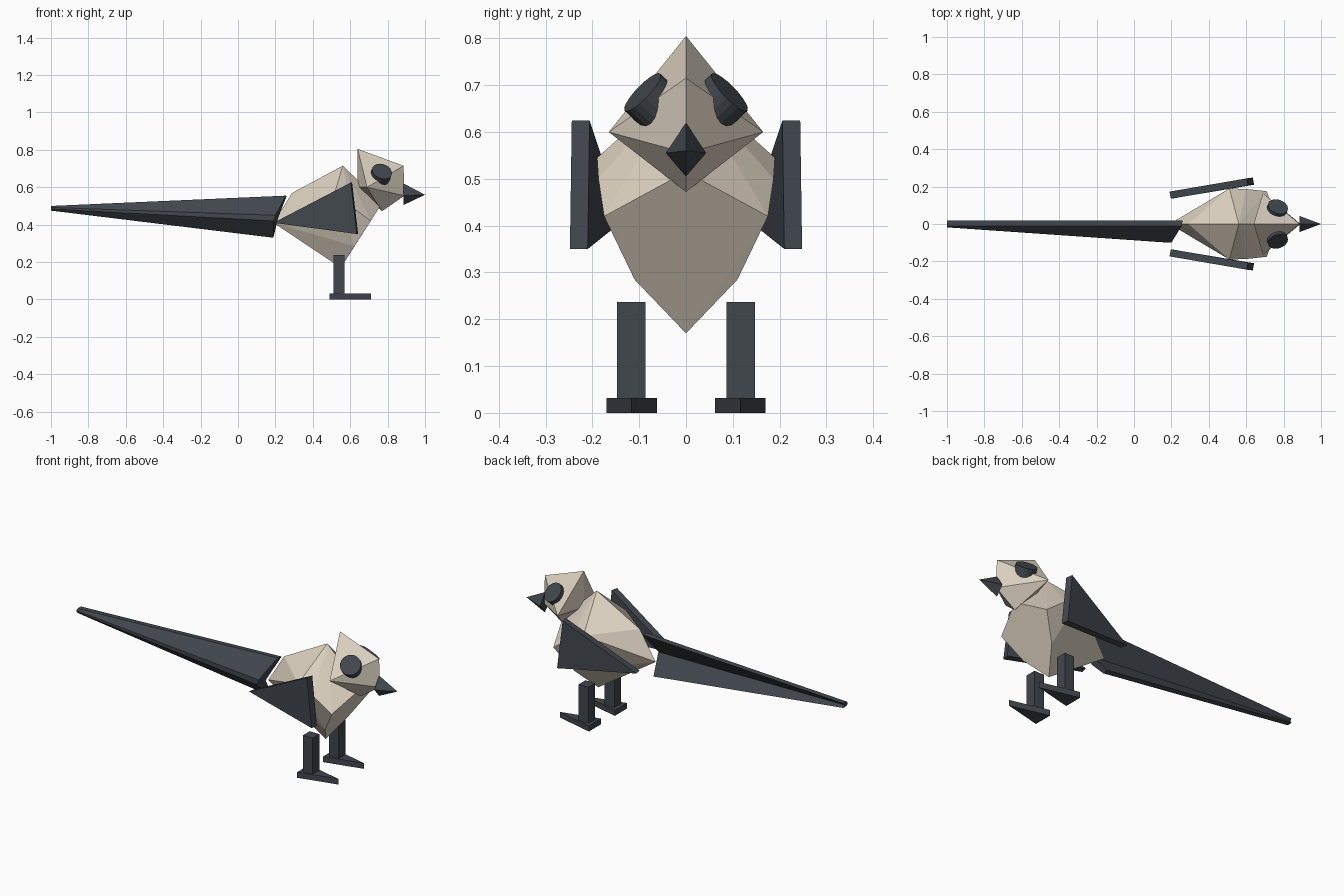
import bpy, bmesh, math
from mathutils import Vector

if "Cube" in bpy.data.objects:
    bpy.data.objects.remove(bpy.data.objects["Cube"])


def material(name, rgb):
    m = bpy.data.materials.new(name)
    m.diffuse_color = (*rgb, 1)
    m.use_nodes = True
    m.node_tree.nodes["Principled BSDF"].inputs["Base Color"].default_value = m.diffuse_color
    return m


CREAM = material("cream", (0.72, 0.64, 0.53))
SLATE = material("slate", (0.053, 0.063, 0.076))


def finish(name, bm, mat):
    bmesh.ops.recalc_face_normals(bm, faces=bm.faces[:])
    me = bpy.data.meshes.new(name)
    bm.to_mesh(me)
    bm.free()
    me.materials.append(mat)
    ob = bpy.data.objects.new(name, me)
    bpy.context.collection.objects.link(ob)
    return ob


def hull(name, pts, mat):
    """Faceted convex solid through the given corner points."""
    bm = bmesh.new()
    for p in pts:
        bm.verts.new(p)
    res = bmesh.ops.convex_hull(bm, input=bm.verts[:])
    loose = [v for v in bm.verts if not v.link_faces]
    bmesh.ops.delete(bm, geom=loose, context='VERTS')
    bmesh.ops.dissolve_limit(bm, angle_limit=math.radians(1),
                             verts=bm.verts[:], edges=bm.edges[:])
    return finish(name, bm, mat)


def both(pts):
    """Mirror points across y = 0, keeping centre points single."""
    return pts + [(x, -y, z) for x, y, z in pts if y]


# Body: faceted hull with a flat sloping chest
hull("body", both([
    (0.19, 0, 0.41), (0.29, 0, 0.57), (0.56, 0, 0.715),
    (0.51, 0.19, 0.545), (0.60, 0.187, 0.50), (0.71, 0.175, 0.42),
    (0.623, 0.11, 0.285), (0.55, 0, 0.17), (0.77, 0, 0.515)]), CREAM)

# Head: pointed crest, wide cheeks
hull("head", both([
    (0.64, 0, 0.805), (0.885, 0, 0.715), (0.69, 0.165, 0.60),
    (0.89, 0, 0.555), (0.77, 0, 0.472), (0.64, 0, 0.60)]), CREAM)

# Beak
hull("beak", both([
    (0.885, 0, 0.62), (0.885, 0.043, 0.555), (0.885, 0, 0.505),
    (1.0, 0, 0.56)]), SLATE)

for s, side in ((1, "left"), (-1, "right")):
    # Eye: short cylinder facing up and outward
    n = Vector((0.25, 0.70 * s, 0.67)).normalized()
    bm = bmesh.new()
    bmesh.ops.create_cone(bm, cap_ends=True, segments=20, radius1=0.055,
                          radius2=0.055, depth=0.07)
    bm.transform(n.to_track_quat('Z', 'Y').to_matrix().to_4x4())
    bmesh.ops.translate(bm, verts=bm.verts[:],
                        vec=Vector((0.77, 0.093 * s, 0.685)) - n * 0.035)
    finish(side + "_eye", bm, SLATE)

    # Wing: thick triangular plate angled outward toward the front
    inner = [(0.197, 0.135, 0.41), (0.61, 0.206, 0.625), (0.642, 0.21, 0.35)]
    hull(side + "_wing", [(x - d * 0.007, (y + d * 0.038) * s, z)
                          for x, y, z in inner for d in (0, 1)], SLATE)

    # Leg: square post
    hull(side + "_leg", [(x, y * s, z) for x in (0.51, 0.57)
                         for y in (0.086, 0.147) for z in (0.03, 0.237)], SLATE)

    # Foot: flat wedge pointing forward
    hull(side + "_foot", [(x, y * s, z) for x, y in
                          ((0.49, 0.062), (0.49, 0.17), (0.71, 0.116))
                          for z in (0, 0.032)], SLATE)

# Tail: long folded plate, open toward +y, tapering to the tip
base = [(0.255, -0.01, 0.555), (0.20, -0.10, 0.45), (0.19, -0.10, 0.42),
        (0.19, -0.01, 0.33), (0.19, 0.02, 0.335), (0.215, -0.06, 0.437),
        (0.26, 0.02, 0.553)]
tip = [(-1, -0.01, 0.50), (-1, -0.018, 0.492), (-1, -0.018, 0.484),
       (-1, -0.01, 0.475), (-1, 0.02, 0.475), (-1, 0.01, 0.488),
       (-1, 0.02, 0.50)]
bm = bmesh.new()
rings = [[bm.verts.new(p) for p in ring] for ring in (base, tip)]
for i in range(7):
    j = (i + 1) % 7
    bm.faces.new((rings[0][i], rings[0][j], rings[1][j], rings[1][i]))
for r in rings:
    for cap in ((0, 1, 5, 6), (1, 2, 5), (2, 3, 4, 5)):
        bm.faces.new([r[k] for k in cap])
finish("tail", bm, SLATE)
